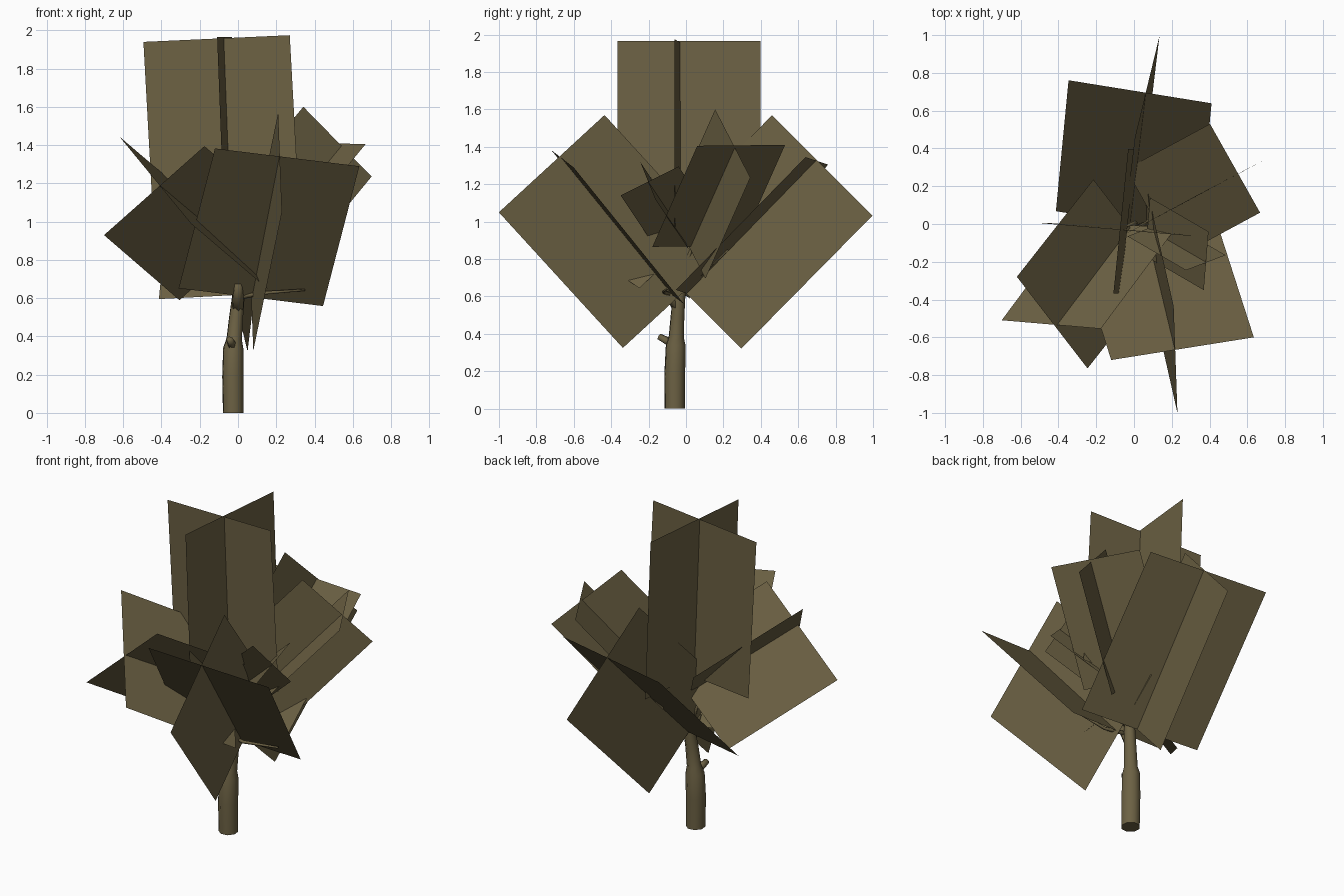
import bpy, bmesh, math
from mathutils import Vector as V

if "Cube" in bpy.data.objects:
    bpy.data.objects.remove(bpy.data.objects["Cube"])

bark = bpy.data.materials.new("olive_brown")
bark.diffuse_color = (0.15, 0.12, 0.057, 1)
bark.use_nodes = True
bark.node_tree.nodes["Principled BSDF"].inputs["Base Color"].default_value = bark.diffuse_color


def finish(name, bm, smooth=False):
    me = bpy.data.meshes.new(name)
    bm.to_mesh(me)
    bm.free()
    me.materials.append(bark)
    for p in me.polygons:
        p.use_smooth = smooth
    ob = bpy.data.objects.new(name, me)
    bpy.context.collection.objects.link(ob)
    return ob


def tube(name, path, sides=8):
    """Skin rings along (x, y, z, radius) points, capped at both ends."""
    bm = bmesh.new()
    pts = [V(p[:3]) for p in path]
    rings = []
    for i, p in enumerate(pts):
        d = (pts[min(i + 1, len(pts) - 1)] - pts[max(i - 1, 0)]).normalized()
        if i == 0 and p.z == 0:
            d = V((0, 0, 1))
        u = d.cross(V((0.3, 1, 0))).normalized()
        w = d.cross(u)
        r = path[i][3]
        rings.append([bm.verts.new(p + r * (math.cos(a) * u + math.sin(a) * w))
                      for a in [2 * math.pi * k / sides for k in range(sides)]])
    for a, b in zip(rings, rings[1:]):
        for k in range(sides):
            n = (k + 1) % sides
            bm.faces.new((a[k], a[n], b[n], b[k]))
    bm.faces.new(rings[0][::-1])
    bm.faces.new(rings[-1])
    bmesh.ops.recalc_face_normals(bm, faces=bm.faces)
    return finish(name, bm, True)


def foliage(name, *cards):
    """Crossed flat cards, each (outer mid point, outer edge, vector to inner edge)."""
    bm = bmesh.new()
    for mid, edge, inward in cards:
        m, e, d = V(mid), V(edge) / 2, V(inward)
        bm.faces.new([bm.verts.new(p) for p in (m - e, m + e, m + e + d, m - e + d)])
    return finish(name, bm)


# trunk and limbs
trunk = tube("trunk", [(-.025, -.06, 0, .056), (-.027, -.06, .19, .058), (-.025, -.055, .34, .055),
                       (-.02, -.052, .385, .042), (-.01, -.045, .5, .038),
                       (.003, -.035, .62, .034), (.003, -.025, .69, .03)])
trunk.select_set(True)
bpy.context.view_layer.objects.active = trunk
bpy.ops.object.shade_smooth_by_angle(angle=math.radians(50))
tube("stub_branch", [(-.03, -.08, .35, .025), (-.045, -.145, .385, .018)], 5)
tube("upper_limb", [(.0, -.03, .64, .026), (.005, .005, .87, .014), (-.04, -.01, 1.02, .005)], 5)
tube("front_limb", [(-.003, -.045, .54, .032), (.0, -.08, .62, .03), (.0, -.12, .68, .022)], 6)
tube("right_limb", [(.0, -.03, .62, .02), (.06, .0, .78, .014), (.12, .06, .93, .005)], 5)
tube("left_limb", [(.0, -.03, .6, .018), (-.04, -.05, .76, .012), (-.1, -.1, .86, .004)], 5)
tube("side_twig", [(.0, -.05, .6, .014), (.12, -.12, .625, .01), (.35, -.10, .643, .006)], 5)

# foliage card pairs
foliage("crown_foliage",
        ((-.112, -.028, 1.957), (-.765, .065, -.035), (.055, 0, -1.0)),
        ((-.07, .015, 1.965), (-.078, -.765, 0), (.038, 0, -1.0)))
foliage("back_foliage",
        ((.032, .70, 1.325), (.757, -.122, .04), (-.067, -.693, -.71)),
        ((.07, .728, 1.30), (-.13, -.536, .537), (-.085, -.70, -.71)))
foliage("front_foliage",
        ((.257, -.66, 1.336), (-.755, -.12, .093), (-.19, .59, -.731)),
        ((.22, -.718, 1.31), (.02, -.565, -.52), (-.15, .663, -.725)))
foliage("right_foliage",
        ((.535, .295, 1.408), (-.265, .47, .005), (-.445, -.24, -.54)),
        ((.52, .25, 1.418), (-.357, -.188, .365), (-.445, -.24, -.54)))
foliage("left_foliage",
        ((-.438, -.532, 1.162), (-.525, .045, -.465), (.394, .53, -.34)),
        ((-.433, -.522, 1.217), (-.374, .485, .455), (.405, .515, -.345)))
foliage("small_right_foliage",
        ((.382, -.195, 1.218), (-.025, -.31, -.155), (-.31, .18, -.27)),
        ((.38, -.205, 1.22), (.21, .08, -.2), (-.31, .18, -.27)))
